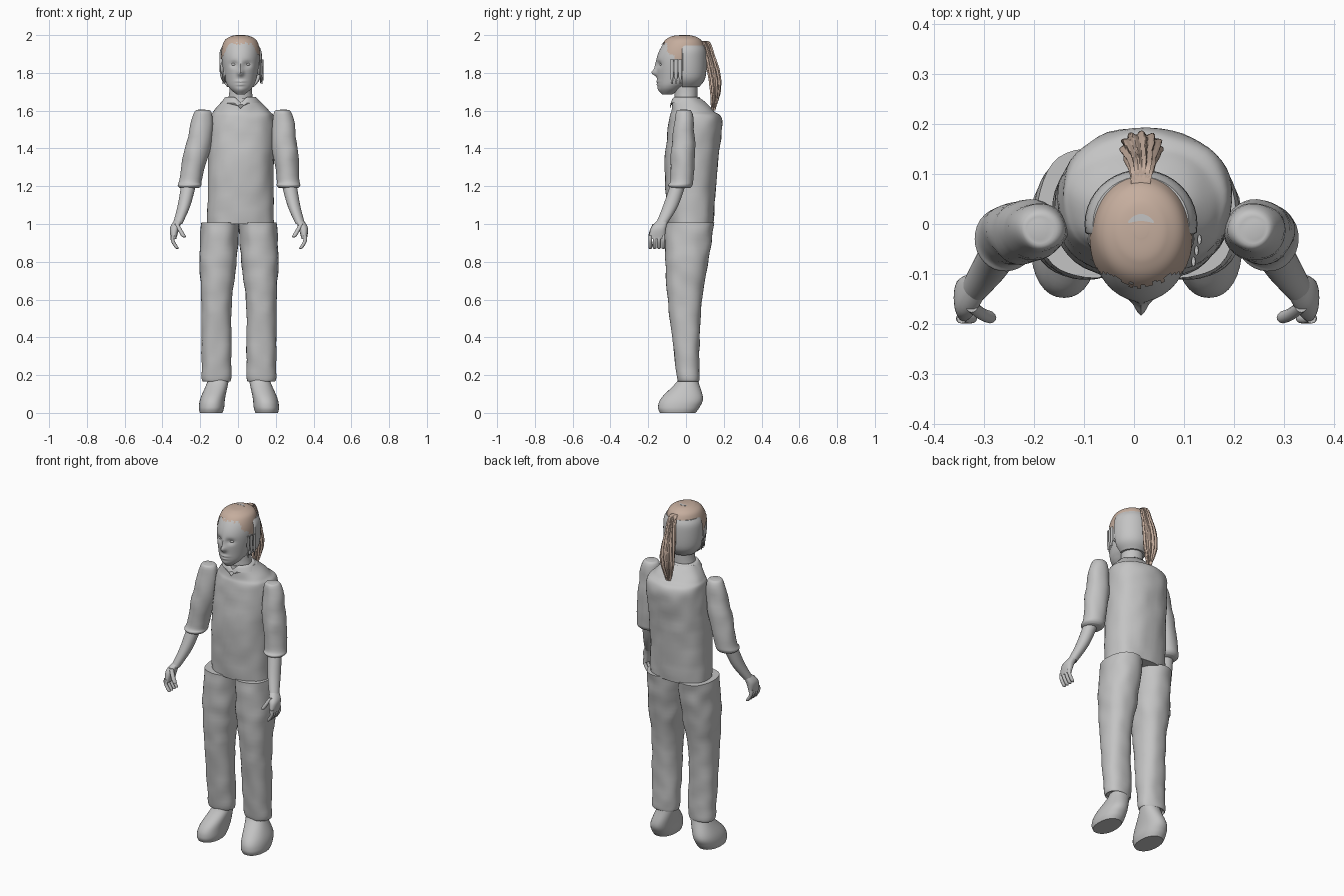
import bpy, bmesh, math
from mathutils import Vector, noise

if "Cube" in bpy.data.objects:
    bpy.data.objects.remove(bpy.data.objects["Cube"])


def material(name, red, green, blue):
    mat = bpy.data.materials.new(name)
    mat.use_nodes = True
    mat.diffuse_color = (red, green, blue, 1)
    shader = mat.node_tree.nodes["Principled BSDF"]
    shader.inputs["Base Color"].default_value = mat.diffuse_color
    return mat


grey = material("plain grey", .55, .55, .55)
brown = material("light brown hair", .56, .42, .34)
parts = []


def spline(before, start, end, after, t):
    """Smooth interpolation through neighbouring values."""
    slope_in, slope_out = (end - before) / 2, (after - start) / 2
    blend = t * t * (3 - t - t)
    bend_in, bend_out = t * (1 - t) * (1 - t), t * t * (t - 1)
    return start + (end - start) * blend + slope_in * bend_in + slope_out * bend_out


def sway(z):
    """Sideways offset of the body, larger for the limbs at the shoulders."""
    return .005 + .02 * max(0, min(1, 3 * (z - 1.2)))


def section_point(section, angle, power):
    """Point on a rounded cross-section, with its outward direction."""
    z, x, y, width, depth = section
    c, s = math.cos(angle), math.sin(angle)
    out = Vector((math.copysign(abs(c) ** (2 / power), c),
                  math.copysign(abs(s) ** (2 / power), s), 0))
    return Vector((x + width * out.x, y + depth * out.y, z)), out


def loft(name, sections, mat=grey, power=2, sides=32, steps=6, side=0, bumps=0,
         shape=None, keep=None):
    """Skin smooth cross-sections given as (z, x, y, half width, half depth)."""
    last = len(sections) - 1
    rows = []
    for i in range(last):
        near = [sections[max(0, min(last, i + k))] for k in (-1, 0, 1, 2)]
        for step in range(steps):
            rows.append([spline(*values, step / steps) for values in zip(*near)])
    rows.append(sections[last])

    bm = bmesh.new()
    skin = []
    for section in rows:
        row = []
        for k in range(sides):
            angle = math.tau * k / sides
            co, out = section_point(section, angle, power)
            if shape:
                co = shape(co, out, angle)
            co += out * bumps * noise.noise(co * 14)
            co.x = co.x * side + sway(co.z) if side else co.x + MIDDLE
            row.append(bm.verts.new(co))
        skin.append(row)
    for low, high in zip(skin, skin[1:]):
        for k in range(sides):
            bm.faces.new((low[k - 1], low[k], high[k], high[k - 1]))
    bm.faces.new(skin[0])
    bm.faces.new(skin[-1])
    bmesh.ops.recalc_face_normals(bm, faces=bm.faces)
    if keep:
        trimmed = [f for f in bm.faces if not keep(f.calc_center_median())]
        bmesh.ops.delete(bm, geom=trimmed, context="FACES")
    mesh = bpy.data.meshes.new(name)
    bm.to_mesh(mesh)
    bm.free()
    mesh.materials.append(mat)
    ob = bpy.data.objects.new(name, mesh)
    bpy.context.collection.objects.link(ob)
    parts.append(ob)


def digit(name, base, knuckle, tip, radius, side):
    """Finger or thumb through three points, narrowing to a round tip."""
    sections = [(p.z, p.x, p.y, radius, radius) for p in (base, knuckle, tip)]
    end = tip + (tip - knuckle) / 5
    sections.append((end.z, end.x, end.y, radius / 3, radius / 3))
    loft(name, sections, sides=12, steps=4, side=side)


def ball(name, location, size):
    bpy.ops.mesh.primitive_uv_sphere_add(segments=16, ring_count=10, radius=1, location=location)
    ob = bpy.context.object
    ob.name = name
    ob.scale = size
    ob.data.materials.append(grey)
    parts.append(ob)


MIDDLE = .014  # the body stands slightly off centre

# Shirt body and neck
loft("shirt", [(1, 0, .025, .177, .12), (1.3, 0, .027, .174, .14), (1.54, .01, .05, .17, .14),
               (1.6, .005, .035, .145, .11), (1.665, 0, .005, .087, .073)],
     power=2.3, sides=48, steps=9, bumps=.006)
loft("neck", [(1.62, 0, 0, .075, .06), (1.7, 0, 0, .06, .06), (1.8, 0, 0, .06, .06)])


# Collar falling to a point at the front
def dip(co, out, angle):
    if out.y < 0:
        co.z -= max(0, .03 - abs(co.x))
    return co


loft("collar", [(1.64, 0, 0, .105, .085), (1.67, 0, 0, .083, .073), (1.67, 0, 0, .07, .06)],
     sides=40, steps=3, shape=dip)


# Sculpted face: each feature pushes or pulls the skin around one point
def face(co, out, angle):
    def sculpt(x, z, width, height, pull):
        across, up = (abs(co.x) - x) / width, (co.z - z) / height
        return pull * math.exp(-across * across - up * up)

    if out.y < -.3:
        nose_tip = sculpt(0, 1.8, .015, .016, .026)
        nose_bridge = sculpt(0, 1.83, .01, .03, .01)
        eye_socket = sculpt(.036, 1.845, .02, .014, -.014)
        upper_lip = sculpt(0, 1.755, .025, .006, .007)
        lower_lip = sculpt(0, 1.738, .02, .006, .006)
        chin = sculpt(0, 1.71, .025, .017, .007)
        co.y -= nose_tip + nose_bridge + eye_socket + upper_lip + lower_lip + chin
    return co


skull = [(1.685, 0, -.1, .02, .025), (1.72, 0, -.08, .06, .065), (1.77, 0, -.045, .084, .107),
         (1.88, 0, -.027, .1, .127), (1.96, 0, -.016, .087, .1), (1.99, 0, -.014, .05, .06),
         (1.997, 0, -.014, .01, .01)]
loft("head", skull, sides=72, steps=12, shape=face)


# Rounded shell closing the back of the head
def back_half(co, out, angle):
    co.y = max(co.y, -.02)
    return co


loft("back_of_head", [(1.725, 0, 0, .07, .07), (1.78, 0, 0, .107, .104),
                      (1.9, 0, 0, .112, .108), (1.945, 0, 0, .096, .095)],
     sides=40, shape=back_half)


# Hair cap trimmed along a ragged hairline: forehead, temples, back
def above_hairline(p):
    if p.y < -.1:
        line = 1.955
    elif p.y < 0:
        line = 1.865 + max(0, -.045 - p.y)
    else:
        line = 1.925
    return p.z > line + .016 * noise.noise(p * 60)


def lift(co, out, angle):
    return co + out * .003 + Vector((0, 0, .003))


loft("hair_cap", skull, brown, sides=72, steps=12, shape=lift, keep=above_hairline)


# Small arched mark on the crown
def arch(co, out, angle):
    co.y -= 14 * co.x * co.x
    return co


loft("crown_mark", [(1.997, 0, .013, .026, .007), (2, 0, .013, .026, .007)], steps=1, shape=arch)


# Ponytail with strand ridges
def strands(co, out, angle):
    return co + out * .004 * math.sin(11 * angle + 20 * co.z)


loft("ponytail", [(1.97, 0, .08, .015, .015), (1.95, 0, .11, .02, .02), (1.8, 0, .147, .036, .03),
                  (1.7, 0, .155, .038, .025), (1.6, 0, .145, .012, .008)],
     brown, sides=66, steps=8, bumps=.004, shape=strands)

for side, tag in ((1, "left"), (-1, "right")):
    # Eye, ear and loose locks beside the face
    ball(f"{tag}_eye", (MIDDLE + side * .036, -.13, 1.845), (.014, .01, .008))
    ball(f"{tag}_ear", (MIDDLE + side * .095, -.03, 1.825), (.012, .02, .035))
    for i in range(3):
        x, y = .094 + i * .006, i * .022 - .075
        loft(f"{tag}_lock_{i + 1}", [(1.87, x, y, .004, .01), (1.8, x, y, .005, .01),
                                     (1.74, x, y, .001, .002)], sides=8, side=side)

    # Sleeve with a rolled cuff
    loft(f"{tag}_sleeve", [
        (1.605, .215, -.01, .02, .02), (1.58, .21, -.01, .05, .045), (1.4, .232, -.015, .068, .062),
        (1.24, .257, -.02, .06, .06), (1.205, .26, -.03, .063, .064), (1.19, .26, -.03, .05, .05)],
        side=side, bumps=.007)

    # Forearm and palm
    loft(f"{tag}_forearm", [(1.23, .262, -.035, .04, .04), (1.1, .29, -.08, .034, .04),
                            (1, .325, -.13, .025, .03)], side=side)
    loft(f"{tag}_palm", [(1.025, .317, -.12, .02, .026), (.98, .34, -.145, .025, .04),
                         (.92, .346, -.155, .014, .042)], side=side, power=2.4)

    # Curled fingers and thumb
    for i in range(4):
        y = -.12 - i * .023
        digit(f"{tag}_finger_{i + 1}", Vector((.35, y, .94)), Vector((.35, y, .91)),
              Vector((.33, y, .875)), .01, side)
    digit(f"{tag}_thumb", Vector((.33, -.165, 1)), Vector((.31, -.18, .965)),
          Vector((.293, -.187, .935)), .012, side)

    # Trouser leg
    loft(f"{tag}_trouser_leg", [
        (1.008, .1, .02, .1, .128), (.8, .11, .005, .098, .114), (.55, .118, -.006, .08, .085),
        (.2, .119, .01, .078, .06), (.18, .118, .01, .062, .05)],
        side=side, power=2.3, sides=36, steps=10, bumps=.006)

    # Rounded shoe
    loft(f"{tag}_shoe", [
        (.23, .106, .01, .05, .05), (.17, .11, .01, .055, .055), (.08, .138, -.02, .065, .11),
        (.03, .145, -.038, .067, .11), (0, .147, -.044, .06, .094)], side=side, power=2.2)

# Smooth shading with crisp hems
bpy.ops.object.select_all(action="DESELECT")
for ob in parts:
    ob.select_set(True)
bpy.context.view_layer.objects.active = parts[0]
bpy.ops.object.shade_smooth_by_angle(angle=math.radians(45))
